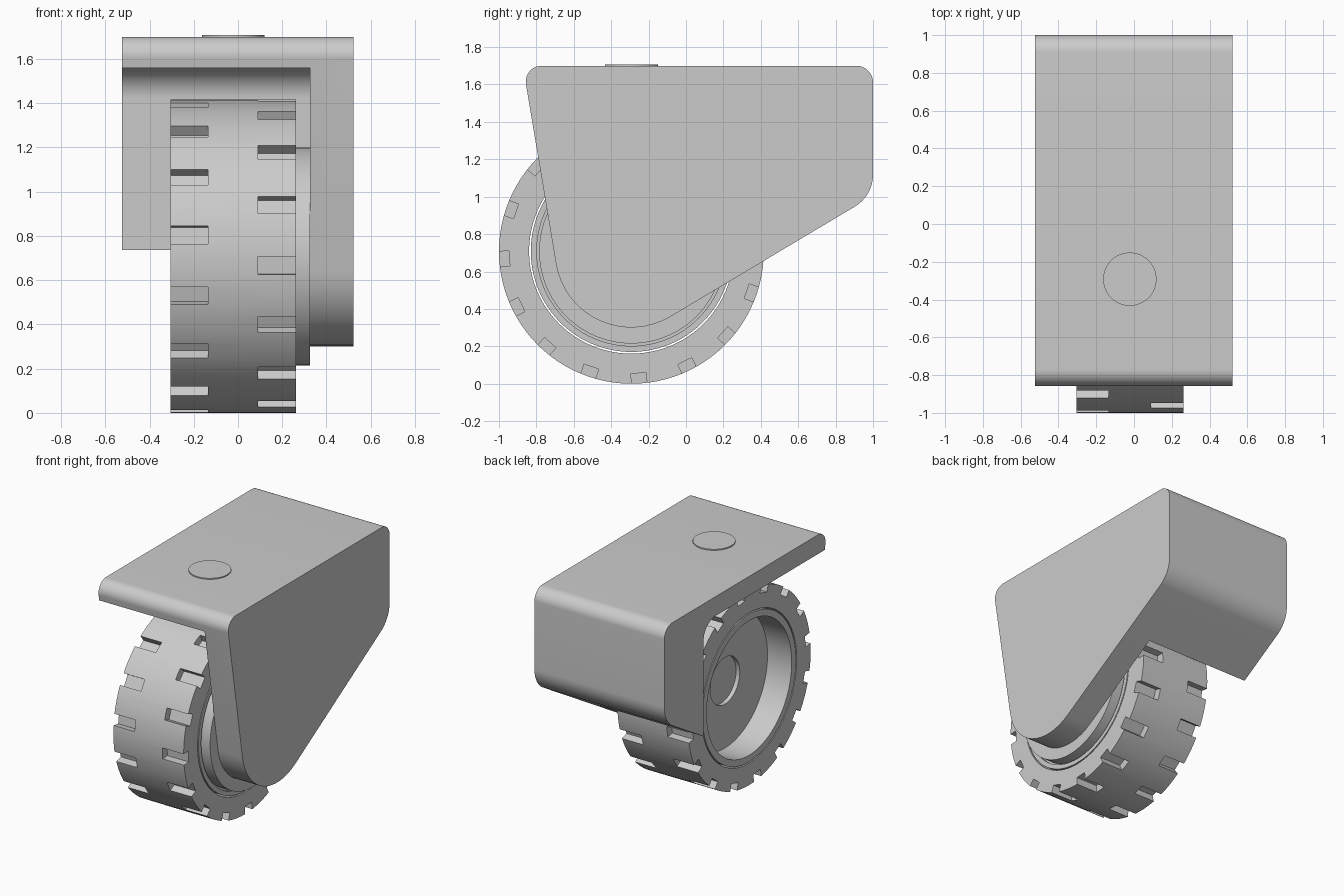
import bpy
import bmesh
from math import cos, sin, pi, radians
from mathutils import Vector, Matrix

if "Cube" in bpy.data.objects:
    bpy.data.objects.remove(bpy.data.objects["Cube"])

grey = bpy.data.materials.new("light_grey")
grey.use_nodes = True
grey.diffuse_color = (0.6, 0.6, 0.6, 1)
grey.node_tree.nodes["Principled BSDF"].inputs["Base Color"].default_value = (0.6, 0.6, 0.6, 1)

WHEEL_Y, WHEEL_Z, WHEEL_R = -0.292, 0.708, 0.708
MID_X = -0.022


def finish(bm, name):
    """Turn a bmesh into a named, coloured object."""
    bmesh.ops.recalc_face_normals(bm, faces=bm.faces[:])
    mesh = bpy.data.meshes.new(name)
    bm.to_mesh(mesh)
    bm.free()
    mesh.materials.append(grey)
    obj = bpy.data.objects.new(name, mesh)
    bpy.context.collection.objects.link(obj)
    return obj


def activate(obj):
    bpy.ops.object.select_all(action="DESELECT")
    obj.select_set(True)
    bpy.context.view_layer.objects.active = obj


def smooth(obj):
    activate(obj)
    bpy.ops.object.shade_smooth_by_angle(angle=radians(30))


def cut(obj, cutter):
    """Subtract the cutter for good and throw it away."""
    cutter.hide_render = True
    mod = obj.modifiers.new("cut", "BOOLEAN")
    mod.operation = "DIFFERENCE"
    mod.solver = "EXACT"
    mod.object = cutter
    activate(obj)
    bpy.ops.object.modifier_apply(modifier=mod.name)
    bpy.data.objects.remove(cutter)


def rounded(corners, steps=16):
    """Round each (y, z, radius) corner of a closed outline."""
    points = []
    for i, (y, z, r) in enumerate(corners):
        here = Vector((y, z))
        if r == 0:
            points.append(here)
            continue
        a = (Vector(corners[i - 1][:2]) - here).normalized()
        b = (Vector(corners[(i + 1) % len(corners)][:2]) - here).normalized()
        half = a.angle(b) / 2
        centre = here + (a + b).normalized() * (r / sin(half))
        start = here + a * (r * cos(half) / sin(half)) - centre
        end = here + b * (r * cos(half) / sin(half)) - centre
        sweep = start.angle(end)
        for k in range(steps + 1):
            t = k / steps
            points.append(centre + (start * sin((1 - t) * sweep) + end * sin(t * sweep)) / sin(sweep))
    return points


def extrude_x(corners, x0, x1, name):
    bm = bmesh.new()
    face = bm.faces.new([bm.verts.new((x0, p.x, p.y)) for p in rounded(corners)])
    new = bmesh.ops.extrude_face_region(bm, geom=[face])["geom"]
    bmesh.ops.translate(bm, vec=(x1 - x0, 0, 0), verts=[v for v in new if isinstance(v, bmesh.types.BMVert)])
    return finish(bm, name)


def lathe_x(profile, name, segments=96):
    """Spin a closed (x, radius) outline round the wheel axle."""
    bm = bmesh.new()
    verts = [bm.verts.new((x, WHEEL_Y, WHEEL_Z - r)) for x, r in profile]
    edges = [bm.edges.new((verts[i - 1], v)) for i, v in enumerate(verts)
             if profile[i - 1][1] + profile[i][1] > 0]
    bmesh.ops.spin(bm, geom=verts + edges, cent=(0, WHEEL_Y, WHEEL_Z), axis=(1, 0, 0),
                   angle=2 * pi, steps=segments, use_merge=True)
    bmesh.ops.remove_doubles(bm, verts=bm.verts[:], dist=0.0005)
    return finish(bm, name)


# Bracket: rounded block with an open pocket for the wheel
bracket = extrude_x([(-0.872, 1.70, 0.085), (1.0, 1.70, 0.09), (1.0, 1.005, 0.2), (-0.597, 0.052, 0.408)],
                    -0.525, 0.522, "bracket")
pocket = extrude_x([(-1.3, 1.56, 0), (0.55, 1.56, 0.14), (0.55, -0.3, 0), (-1.3, -0.3, 0)],
                   -0.8, 0.325, "pocket_cutter")
cut(bracket, pocket)
smooth(bracket)

# Tyre with staggered tread notches on both shoulders
tyre = lathe_x([(-0.305, 0.547), (-0.305, WHEEL_R), (0.262, WHEEL_R), (0.262, 0.547)], "tyre")
bm = bmesh.new()
for x, phase in ((0.192, -86.6), (-0.237, -75.35)):
    for k in range(16):
        spin = Matrix.Rotation(radians(phase + k * 22.5), 4, "X")
        place = Matrix.Translation((x, WHEEL_Y, WHEEL_Z)) @ spin @ Matrix.Translation((0, WHEEL_R + 0.02, 0))
        bmesh.ops.create_cube(bm, size=1, matrix=place @ Matrix.Diagonal((0.204, 0.15, 0.082, 1)))
cut(tyre, finish(bm, "tread_cutter"))
smooth(tyre)

# Hub: deep dish on the open side, boss against the bracket
hub = lathe_x([(-0.08, 0), (-0.08, 0.17), (-0.11, 0.17), (-0.11, 0.49), (-0.305, 0.49), (-0.305, 0.538),
               (0.262, 0.538), (0.262, 0.506), (0.24, 0.506), (0.24, 0.493), (0.325, 0.493), (0.325, 0)], "hub")
smooth(hub)

# Swivel pin head on the top plate
bm = bmesh.new()
bmesh.ops.create_cone(bm, cap_ends=True, segments=64, radius1=0.141, radius2=0.141, depth=0.027,
                      matrix=Matrix.Translation((MID_X, WHEEL_Y, 1.6945)))
smooth(finish(bm, "swivel_pin"))
